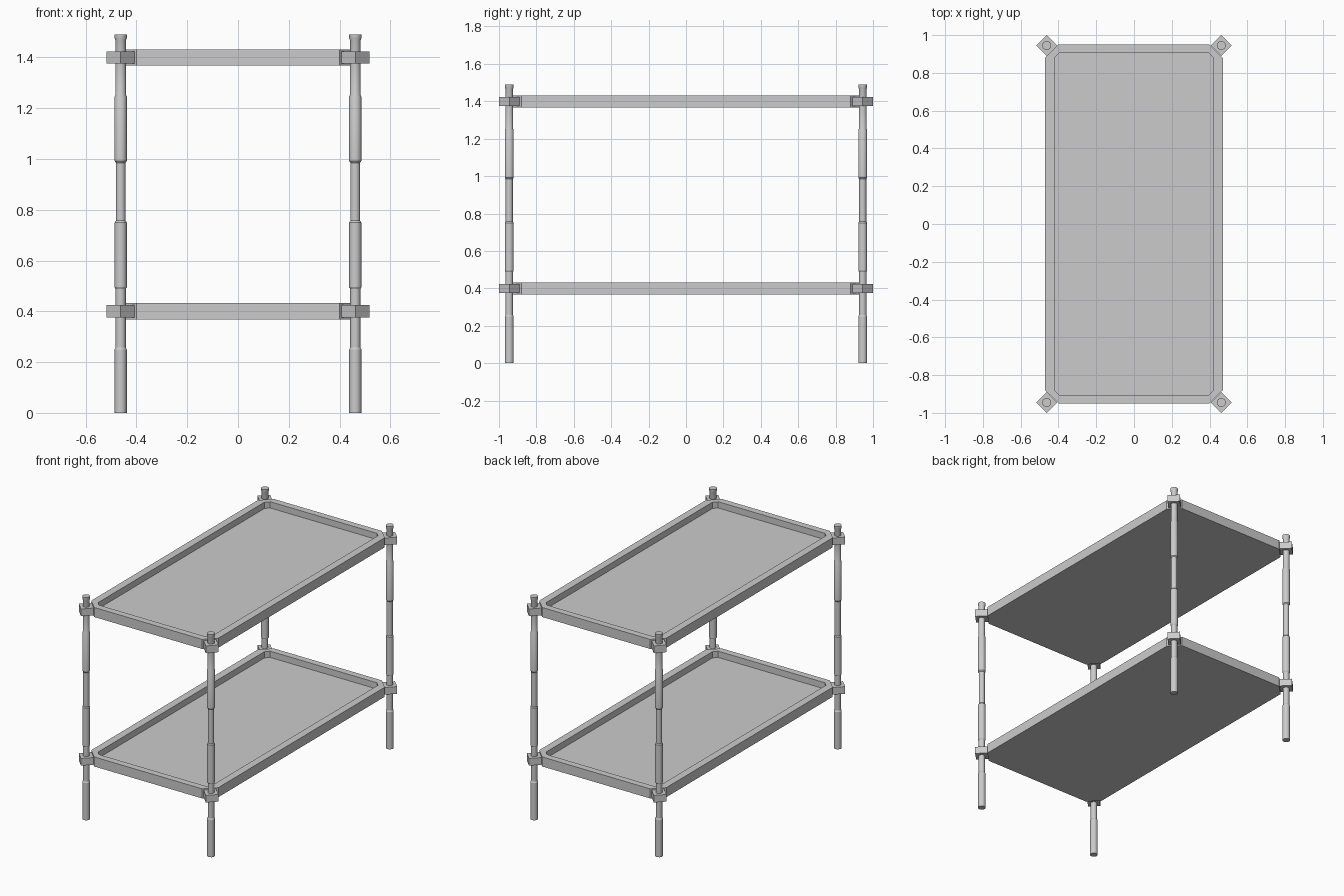
import bpy, bmesh, math

if "Cube" in bpy.data.objects:
    bpy.data.objects.remove(bpy.data.objects["Cube"])

LEG_X, LEG_Y = 0.462, 0.945
SHELVES = (0.4, 1.4)


def finish(name, bm):
    bmesh.ops.recalc_face_normals(bm, faces=bm.faces)
    me = bpy.data.meshes.new(name)
    bm.to_mesh(me)
    bm.free()
    ob = bpy.data.objects.new(name, me)
    bpy.context.collection.objects.link(ob)
    return ob


def ring(bm, x, y, c, z):
    """Chamfered rectangle of vertices."""
    pts = [(x, -y + c), (x, y - c), (x - c, y), (-x + c, y),
           (-x, y - c), (-x, -y + c), (-x + c, -y), (x - c, -y)]
    return [bm.verts.new((px, py, z)) for px, py in pts]


def tray(name, z):
    # Outer wall, flat rim, inner wall and floor as stacked rings
    bm = bmesh.new()
    rings = [ring(bm, 0.47, 0.95, 0.07, z - 0.032),
             ring(bm, 0.47, 0.95, 0.07, z + 0.032),
             ring(bm, 0.42, 0.905, 0.025, z + 0.032),
             ring(bm, 0.42, 0.905, 0.025, z - 0.01)]
    for a, b in zip(rings, rings[1:]):
        for i in range(8):
            j = (i + 1) % 8
            bm.faces.new((a[i], a[j], b[j], b[i]))
    bm.faces.new(rings[0])
    bm.faces.new(rings[-1])
    finish(name, bm)


def leg(name, x, y):
    # Stepped tube profile: (radius, height)
    profile = [(0.024, 0), (0.024, 0.25), (0.020, 0.257), (0.020, 0.488),
               (0.024, 0.495), (0.024, 0.75), (0.019, 0.757), (0.019, 0.985),
               (0.024, 0.992), (0.024, 1.245), (0.021, 1.252), (0.021, 1.468),
               (0.024, 1.475), (0.024, 1.49)]
    n = 16
    bm = bmesh.new()
    rings = [[bm.verts.new((x + r * math.cos(2 * math.pi * i / n),
                            y + r * math.sin(2 * math.pi * i / n), z))
              for i in range(n)] for r, z in profile]
    for a, b in zip(rings, rings[1:]):
        for i in range(n):
            j = (i + 1) % n
            bm.faces.new((a[i], a[j], b[j], b[i]))
    bm.faces.new(rings[0])
    bm.faces.new(rings[-1])
    ob = finish(name, bm)
    bpy.ops.object.select_all(action='DESELECT')
    ob.select_set(True)
    bpy.context.view_layer.objects.active = ob
    bpy.ops.object.shade_smooth_by_angle(angle=math.radians(25))


def clamp(name, x, y, z):
    # Diagonal block joining a leg to the chamfered tray corner
    bpy.ops.mesh.primitive_cube_add(size=1, location=(x, y, z),
                                    rotation=(0, 0, math.pi / 4))
    ob = bpy.context.object
    ob.name = name
    ob.scale = (0.078, 0.078, 0.048)


for label, z in zip(("lower", "upper"), SHELVES):
    tray(label + "_tray", z)

for fb, sy in (("front", -1), ("back", 1)):
    for lr, sx in (("left", -1), ("right", 1)):
        leg(f"{fb}_{lr}_leg", sx * LEG_X, sy * LEG_Y)
        for label, z in zip(("lower", "upper"), SHELVES):
            clamp(f"{label}_{fb}_{lr}_clamp", sx * LEG_X, sy * LEG_Y, z)
